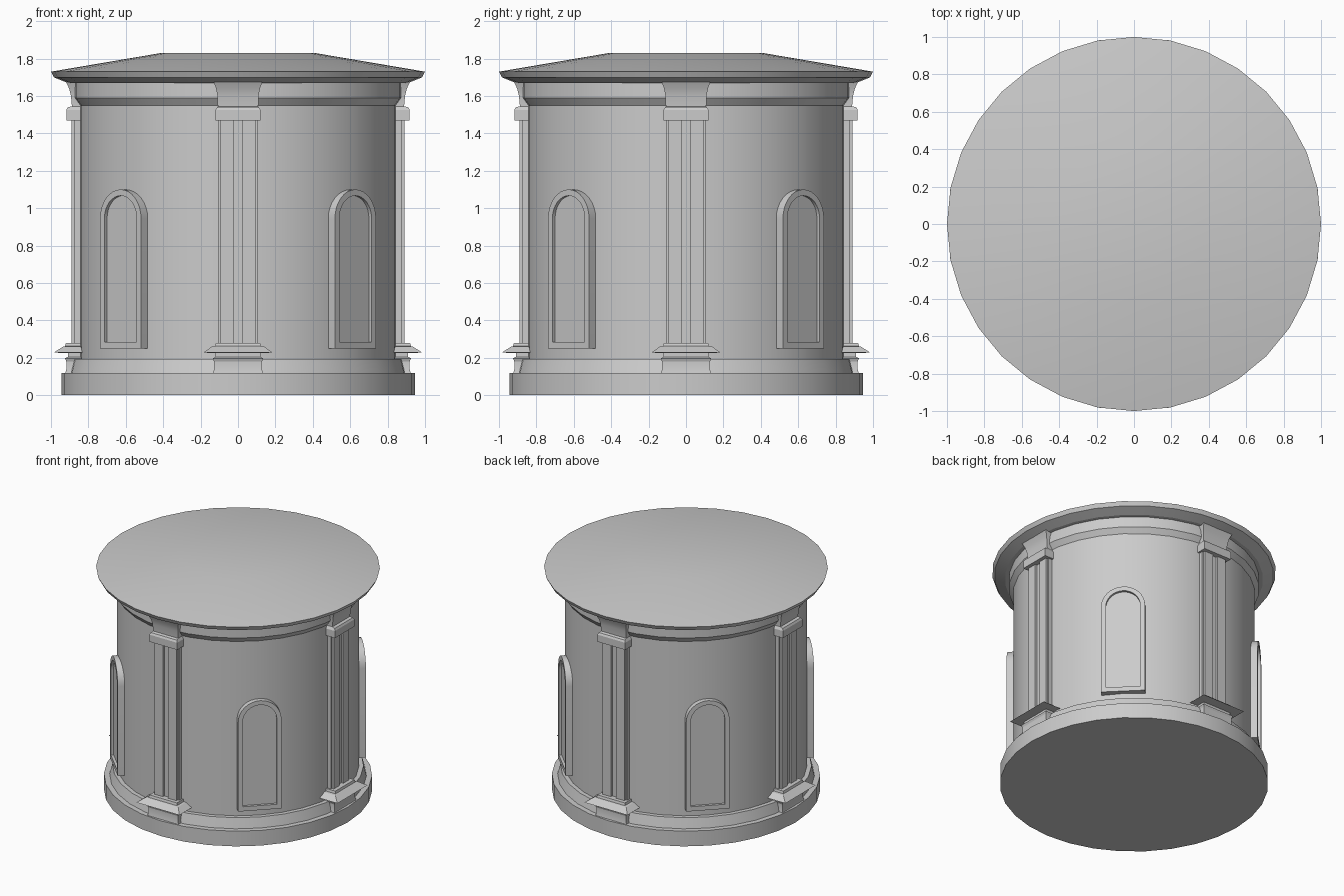
import bpy, bmesh, math
from mathutils import Matrix

if "Cube" in bpy.data.objects:
    bpy.data.objects.remove(bpy.data.objects["Cube"])

SEG = 32


def finish(name, bm, angle=30, rot=0):
    bmesh.ops.remove_doubles(bm, verts=bm.verts, dist=1e-5)
    bmesh.ops.recalc_face_normals(bm, faces=bm.faces)
    me = bpy.data.meshes.new(name)
    bm.to_mesh(me)
    bm.free()
    me.transform(Matrix.Rotation(rot, 4, 'Z'))
    ob = bpy.data.objects.new(name, me)
    bpy.context.collection.objects.link(ob)
    bpy.context.view_layer.objects.active = ob
    ob.select_set(True)
    bpy.ops.object.shade_smooth_by_angle(angle=math.radians(angle))
    ob.select_set(False)
    return ob


def loft(bm, loops):
    """Skin closed loops of equal length and cap both ends."""
    rings = [[bm.verts.new(p) for p in loop] for loop in loops]
    n = len(rings[0])
    for a, b in zip(rings, rings[1:]):
        for i in range(n):
            j = (i + 1) % n
            bm.faces.new((a[i], a[j], b[j], b[i]))
    bm.faces.new(rings[0][::-1])
    bm.faces.new(rings[-1])


def lathe(name, profile):
    bm = bmesh.new()
    loft(bm, [[(r * math.cos(2 * math.pi * i / SEG), r * math.sin(2 * math.pi * i / SEG), z)
               for i in range(SEG)] for r, z in profile])
    return finish(name, bm, 20)


def stack(bm, sections, x=0, back=0.8):
    """Rectangular sections (z, half width, outward reach) facing -y."""
    loft(bm, [[(x - w, -back, z), (x + w, -back, z), (x + w, -r, z), (x - w, -r, z)]
              for z, w, r in sections])


def arch(half, bottom, spring, r, n=16):
    pts = [(-half, -r, bottom), (half, -r, bottom)]
    return pts + [(half * math.cos(math.pi * i / n), -r, spring + half * math.sin(math.pi * i / n))
                  for i in range(n + 1)]


# Round body: plinth, sloped skirting, wall and cornice band
lathe("drum_body", [(0.945, 0), (0.945, 0.118), (0.905, 0.118), (0.885, 0.195), (0.853, 0.195),
                    (0.853, 1.55), (0.882, 1.59), (0.882, 1.68)])

# Shallow conical roof with a flat top
lathe("roof", [(0.85, 1.67), (0.91, 1.67), (0.985, 1.70), (1.0, 1.73), (0.41, 1.83)])

for k in range(4):
    rot = k * math.pi / 2

    # Pilaster foot: block, neck, wide sloping flange, steps
    bm = bmesh.new()
    stack(bm, [(0.11, 0.135, 0.925), (0.14, 0.128, 0.918), (0.18, 0.128, 0.918), (0.197, 0.135, 0.925),
               (0.205, 0.12, 0.91), (0.225, 0.12, 0.91), (0.228, 0.185, 0.985), (0.26, 0.14, 0.935),
               (0.262, 0.122, 0.925), (0.28, 0.118, 0.92)])
    finish("pilaster_foot", bm, 20, rot)

    # Pilaster shaft: backing plate with two raised strips
    bm = bmesh.new()
    stack(bm, [(0.27, 0.105, 0.873), (1.48, 0.105, 0.873)])
    for x in (-0.058, 0.058):
        stack(bm, [(0.27, 0.036, 0.89), (1.48, 0.036, 0.89)], x)
    finish("pilaster_shaft", bm, 20, rot)

    # Capital: collar block and flared top
    bm = bmesh.new()
    stack(bm, [(1.47, 0.12, 0.918), (1.525, 0.12, 0.918), (1.54, 0.112, 0.91), (1.545, 0.108, 0.888),
               (1.60, 0.11, 0.893), (1.64, 0.117, 0.903), (1.675, 0.13, 0.92)])
    finish("pilaster_capital", bm, 20, rot)

    # Arched blind window: raised frame around a slightly recessed pane
    bm = bmesh.new()
    loft(bm, [arch(0.155, 0.25, 0.945, 0.82), arch(0.155, 0.25, 0.945, 0.888),
              arch(0.122, 0.285, 0.945, 0.888), arch(0.122, 0.285, 0.945, 0.868)])
    finish("arched_window", bm, 30, rot + math.pi / 4)
